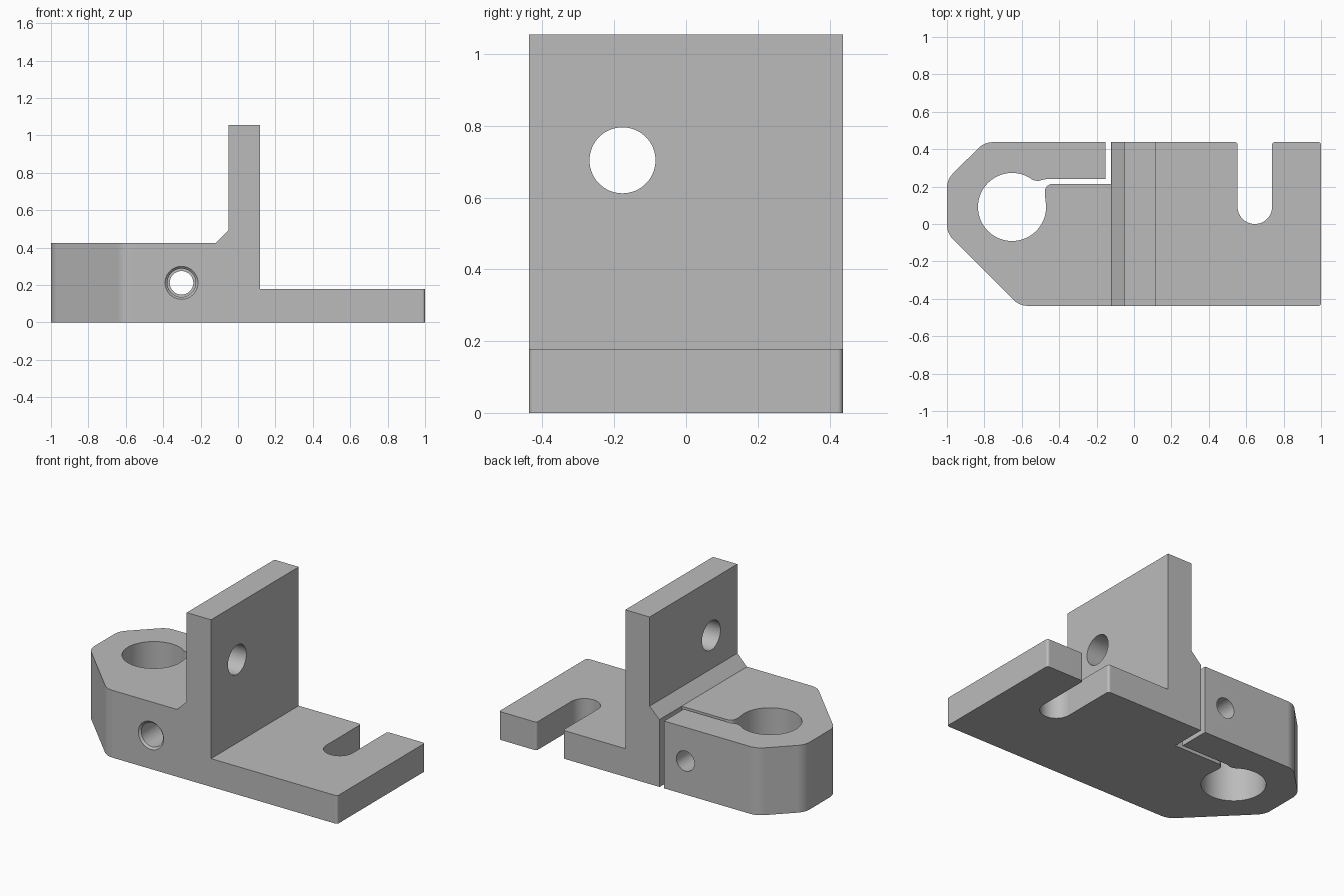
import bpy
import bmesh
import math
from mathutils import Vector

cube = bpy.data.objects.get("Cube")
if cube:
    bpy.data.objects.remove(cube, do_unlink=True)

grey = bpy.data.materials.new("plain grey")
grey.use_nodes = True
colour = (0.5, 0.5, 0.5, 1)
grey.diffuse_color = colour
grey.node_tree.nodes["Principled BSDF"].inputs["Base Color"].default_value = colour


def rounded(corners):
    """Outline from (x, y, radius) corners, each replaced by a tangent arc."""
    out = []
    for i, (x, y, r) in enumerate(corners):
        p = Vector((x, y))
        if r == 0:
            out.append(p)
            continue
        a = (Vector(corners[i - 1][:2]) - p).normalized()
        b = (Vector(corners[(i + 1) % len(corners)][:2]) - p).normalized()
        half = a.angle(b) / 2
        centre = p + (a + b).normalized() * r / math.sin(half)
        start = p + a * r / math.tan(half) - centre
        sweep = start.angle_signed(p + b * r / math.tan(half) - centre)
        steps = max(4, round(abs(sweep) / math.radians(6)))
        for k in range(steps + 1):
            t = -sweep * k / steps
            c, s = math.cos(t), math.sin(t)
            out.append(centre + Vector((start.x * c - start.y * s,
                                        start.x * s + start.y * c)))
    return out


def prism(name, outline, lo, hi, axis="Z"):
    """Extrude a flat outline along Z (x, y) or along Y (x, z)."""
    bm = bmesh.new()
    place = (lambda u, v: (u, v, lo)) if axis == "Z" else (lambda u, v: (u, lo, v))
    face = bm.faces.new([bm.verts.new(place(*p)) for p in outline])
    ext = bmesh.ops.extrude_face_region(bm, geom=[face])
    depth = hi - lo
    move = (0, 0, depth) if axis == "Z" else (0, depth, 0)
    bmesh.ops.translate(bm, vec=move,
                        verts=[v for v in ext["geom"] if isinstance(v, bmesh.types.BMVert)])
    bmesh.ops.recalc_face_normals(bm, faces=bm.faces)
    mesh = bpy.data.meshes.new(name)
    bm.to_mesh(mesh)
    bm.free()
    mesh.materials.append(grey)
    ob = bpy.data.objects.new(name, mesh)
    bpy.context.collection.objects.link(ob)
    return ob


def drill(name, location, r1, r2, depth, rotation=(0, 0, 0)):
    """Round cutter; r1 is the radius at its lower end, r2 at its upper end."""
    bpy.ops.mesh.primitive_cone_add(vertices=64, radius1=r1, radius2=r2, depth=depth,
                                    location=location, rotation=rotation)
    ob = bpy.context.object
    ob.name = name
    ob.data.materials.append(grey)
    return ob


def combine(target, tool, operation):
    mod = target.modifiers.new(tool.name, "BOOLEAN")
    mod.operation = operation
    mod.solver = "EXACT"
    mod.object = tool
    bpy.context.view_layer.objects.active = target
    bpy.ops.object.modifier_apply(modifier=mod.name)
    bpy.data.objects.remove(tool, do_unlink=True)


# Side profile: clamp block, upright wall with chamfered foot, mounting plate
W = 0.4375
bracket = prism("clamp_bracket", [
    (-1.1, 0), (1.1, 0), (1.1, 0.178), (0.118, 0.178), (0.118, 1.055),
    (-0.052, 1.055), (-0.052, 0.492), (-0.12, 0.425), (-1.1, 0.425)], -0.6, 0.6, "Y")

# Plan outline: angled clamp end, rounded corners, open slot in the plate
plan = prism("plan_outline", rounded([
    (-1, -0.05, 0.11), (-0.613, -W, 0.11), (1, -W, 0.015), (1, W, 0.015),
    (0.738, W, 0.015), (0.738, 0, 0.0915), (0.554, 0, 0.0915), (0.554, W, 0.015),
    (-0.8, W, 0.11), (-1, 0.238, 0.11)]), -0.2, 1.3)
combine(bracket, plan, "INTERSECT")

# Shaft bore and the L-shaped clamping slit with rounded lips
combine(bracket, drill("shaft_bore", (-0.652, 0.091, 0.2), 0.182, 0.182, 1), "DIFFERENCE")
slit = prism("clamping_slit", [
    (-0.122, 0.215), (-0.435, 0.215), (-0.453, 0.211), (-0.467, 0.201), (-0.475, 0.185),
    (-0.477, 0.165), (-0.473, 0.125), (-0.6, 0.1), (-0.6, 0.2), (-0.545, 0.238),
    (-0.53, 0.232), (-0.51, 0.23), (-0.49, 0.236), (-0.47, 0.24), (-0.153, 0.24),
    (-0.153, 0.6), (-0.122, 0.6)], -0.2, 0.46)
combine(bracket, slit, "DIFFERENCE")

# Hole through the upright wall
combine(bracket, drill("wall_hole", (0.03, -0.177, 0.704), 0.092, 0.092, 0.5,
                       (0, math.pi / 2, 0)), "DIFFERENCE")

# Clamp screw: through hole, wider clearance up to the slit, countersunk mouth
along_y = (-math.pi / 2, 0, 0)
for name, y0, y1, r1, r2 in [("screw_thread", 0.1, 0.6, 0.063, 0.063),
                             ("screw_clearance", -0.6, 0.225, 0.076, 0.076),
                             ("screw_countersink", -W - 0.01, -W + 0.012, 0.098, 0.076)]:
    tool = drill(name, (-0.302, (y0 + y1) / 2, 0.212), r1, r2, y1 - y0, along_y)
    combine(bracket, tool, "DIFFERENCE")

# Smooth curved walls, crisp edges
bpy.ops.object.select_all(action="DESELECT")
bracket.select_set(True)
bpy.context.view_layer.objects.active = bracket
bpy.ops.object.shade_smooth_by_angle(angle=math.radians(25))
weighted = bracket.modifiers.new("weighted_normals", "WEIGHTED_NORMAL")
weighted.keep_sharp = True
